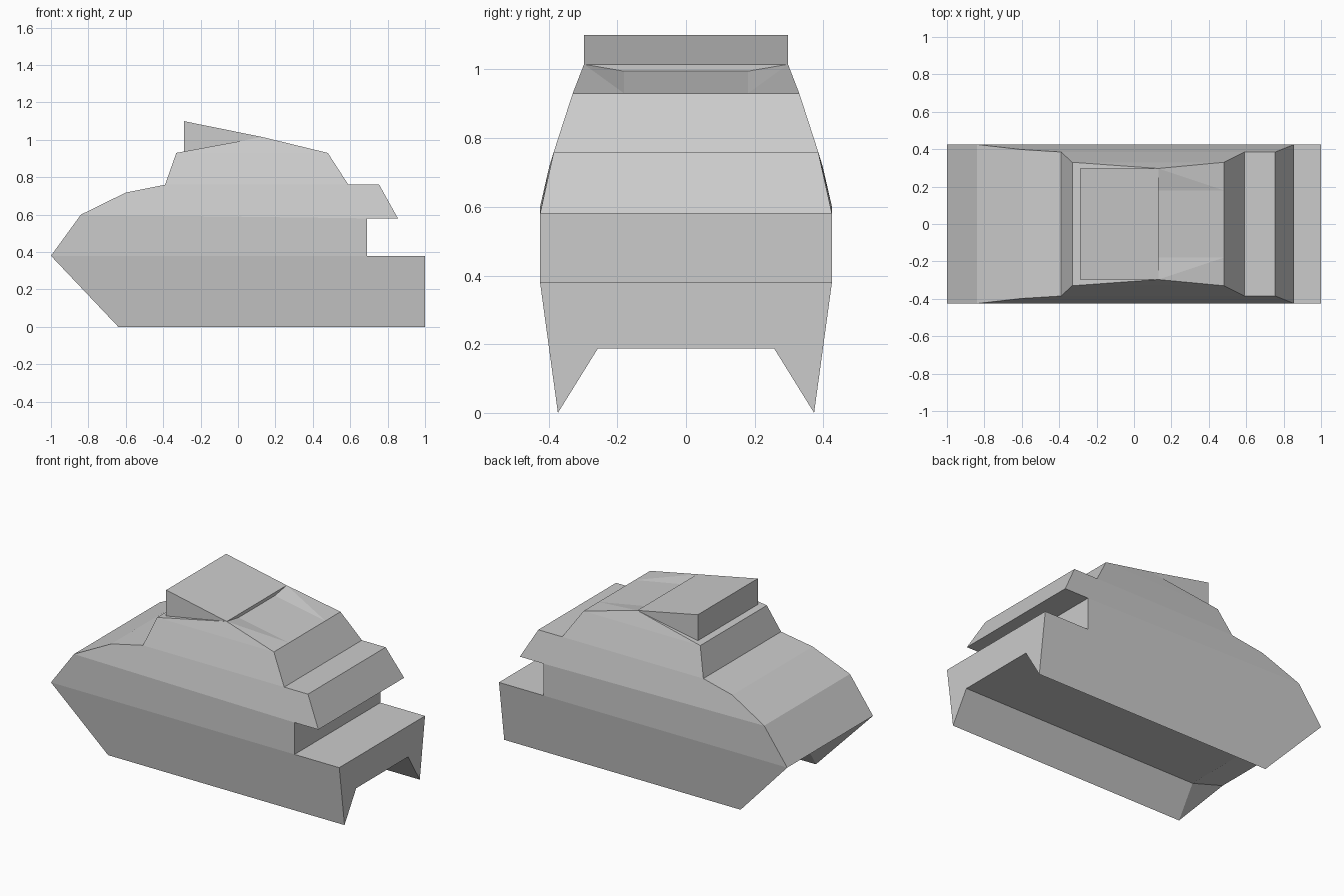
import bpy, bmesh

if "Cube" in bpy.data.objects:
    bpy.data.objects.remove(bpy.data.objects["Cube"])


def mirrored_shell(name, pts, strips, sides, ends=()):
    """pts are (x, z, half width). Strips span both sides, side faces are mirrored."""
    bm = bmesh.new()
    left = [bm.verts.new((x, -w, z)) for x, z, w in pts]
    right = [bm.verts.new((x, w, z)) for x, z, w in pts]
    for a, b in strips:
        bm.faces.new((left[a], left[b], right[b], right[a]))
    for loop in sides:
        bm.faces.new([left[i] for i in loop])
        bm.faces.new([right[i] for i in reversed(loop)])
    for loop in ends:
        bm.faces.new([left[i] for i in loop] + [right[i] for i in reversed(loop)])
    bmesh.ops.recalc_face_normals(bm, faces=bm.faces)
    mesh = bpy.data.meshes.new(name)
    bm.to_mesh(mesh)
    bm.free()
    obj = bpy.data.objects.new(name, mesh)
    bpy.context.collection.objects.link(obj)
    return obj


# Hull and cabin: stepped side profile, tapering with height
hull = [
    (-.64, 0, .373), (-1, .38, .425), (-.84, .60, .425), (-.60, .718, .398),  # 0-3 nose
    (-.39, .76, .385), (-.33, .93, .33), (.48, .93, .33), (.59, .76, .385),   # 4-7 cabin
    (.755, .76, .385), (.855, .58, .425), (.69, .58, .425), (.69, .38, .425),  # 8-11 tail
    (1, .38, .425), (1, 0, .373),                                             # 12-13 rear deck
    (-.64, .187, .257), (1, .187, .257),                                      # 14-15 channel
    (.13, 1.015, .297), (.13, .995, .18), (.48, .93, .18),                    # 16-18 roof
]
mirrored_shell(
    "hull", hull,
    strips=[(1, 2), (2, 3), (3, 4), (4, 5), (7, 8), (8, 9), (9, 10), (10, 11),
            (11, 12), (14, 1), (14, 15), (5, 16), (16, 17), (17, 18)],
    sides=[(0, 1, 11, 12, 13), (1, 2, 10, 11), (2, 3, 4, 7, 8, 9, 10),
           (4, 5, 6, 7), (5, 16, 6), (16, 17, 18), (16, 18, 6),
           (0, 14, 15, 13), (0, 1, 14)],
    ends=[(12, 13, 15), (7, 6, 18)])

# Raised wedge on the roof
mirrored_shell(
    "roof_wedge",
    [(-.29, .937, .297), (-.29, 1.10, .297), (.13, 1.015, .297)],
    strips=[(0, 1), (1, 2)], sides=[(0, 1, 2)])
